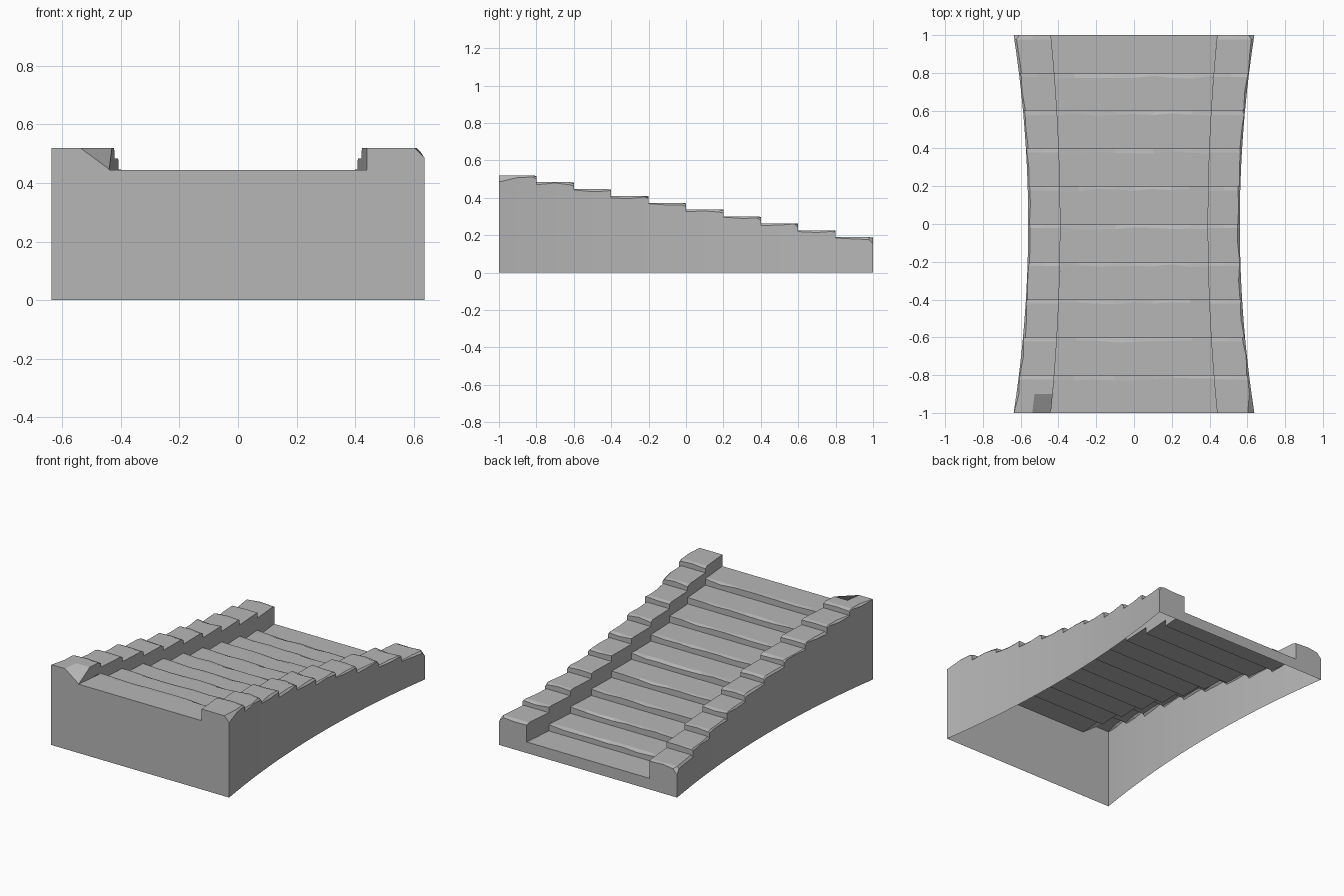
import bpy
import bmesh
import random

random.seed(4)
cube = bpy.data.objects.get("Cube")
if cube:
    bpy.data.objects.remove(cube)

STEPS = 10
RUN = 2 / STEPS

stone = bpy.data.materials.new("grey stone")
stone.use_nodes = True
GREY = (0.47, 0.47, 0.47, 1)
stone.diffuse_color = GREY
stone.node_tree.nodes["Principled BSDF"].inputs["Base Color"].default_value = GREY


# Flared plan and falling heights
def outer(y):
    return 0.56 + 0.077 * y * y


def inner(y):
    return 0.39 + 0.05 * y * y


def curb_top(i):
    return 0.52 - 0.0367 * i


def tread_top(i):
    return 0.445 - 0.0415 * i


def stations():
    """Each step gets a back edge, a middle, a worn lip and a nose."""
    for i in range(STEPS):
        y = -1 + RUN * i
        for part, dy in enumerate((0, RUN / 2, RUN - 0.022, RUN)):
            yield i, part, y + dy


def loft(name, sections):
    """Skin open sections (listed from -x to +x) and cap both ends to the ground."""
    bm = bmesh.new()
    rows = [[bm.verts.new(p) for p in s] for s in sections]
    for a, b in zip(rows, rows[1:]):
        for j in range(len(a) - 1):
            bm.faces.new((a[j], a[j + 1], b[j + 1], b[j]))
    for row, front in ((rows[0], True), (rows[-1], False)):
        loop = list(row)
        for end, at in ((row[0], 0), (row[-1], len(row) + 1)):
            if end.co.z > 0:
                loop.insert(at, bm.verts.new((end.co.x, end.co.y, 0)))
        bm.faces.new(loop[::-1] if front else loop)
    flat = [f for f in bm.faces if f.calc_area() < 1e-7]
    bmesh.ops.delete(bm, geom=flat, context='FACES')
    bmesh.ops.remove_doubles(bm, verts=bm.verts, dist=1e-5)
    mesh = bpy.data.meshes.new(name)
    bm.to_mesh(mesh)
    bm.free()
    mesh.materials.append(stone)
    obj = bpy.data.objects.new(name, mesh)
    bpy.context.collection.objects.link(obj)
    return obj


# Treads and risers, with chipped lips
treads = []
for i, part, y in stations():
    row = []
    for k in range(-4, 5):
        z = tread_top(i)
        if part == 3 and abs(k) < 4 and i < STEPS - 1:
            z -= random.uniform(0, 0.012)
        jitter = random.uniform(-0.008, 0.008) if part == 2 else 0
        row.append((inner(y) * k / 4, y + jitter, z))
    treads.append(row)
loft("stair_treads", treads)

# Stepped curbs with worn outer edges and noses
for name, side in (("left_curb", 1), ("right_curb", -1)):
    sections = []
    for i, part, y in stations():
        o, n, z = outer(y), inner(y), curb_top(i)
        chip = random.uniform(0.003, 0.014)
        drop = [random.uniform(0, 0.012) if part == 3 else 0 for _ in range(3)]
        first = i == 0 and part == 0
        if first:
            chip = 0.035 if side > 0 else 0.002
        if i == STEPS - 1 and part == 3:
            chip = 0.03
        # broken inner corner at the top of one curb
        if first and side < 0:
            drop[2] = z - tread_top(0) - 0.002
        row = [(o, 0), (o, z - chip - drop[0]), (o - chip, z - drop[0]),
               ((o + n) / 2, z - drop[1]), (n, z - drop[2]), (n, tread_top(i))]
        pts = [(side * x, y, h) for x, h in row]
        sections.append(pts[::-1] if side > 0 else pts)
    loft(name, sections)
